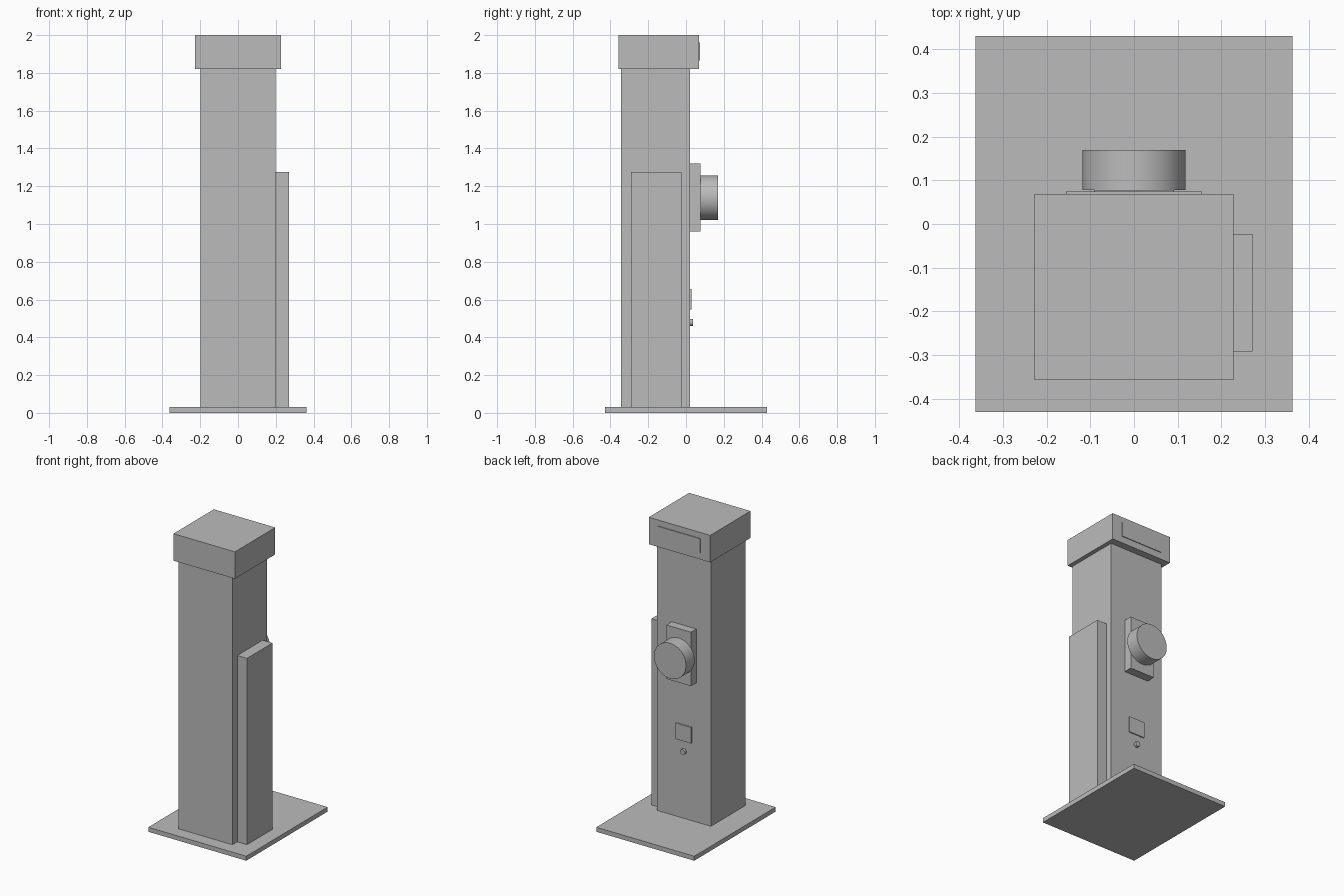
import bpy
import math

cube = bpy.data.objects.get("Cube")
if cube:
    bpy.data.objects.remove(cube, do_unlink=True)

grey = bpy.data.materials.new("plain_grey")
grey.use_nodes = True
colour = (0.5, 0.5, 0.5, 1)
grey.diffuse_color = colour
grey.node_tree.nodes["Principled BSDF"].inputs["Base Color"].default_value = colour


def finish(name):
    obj = bpy.context.object
    obj.name = name
    obj.data.materials.append(grey)
    return obj


def box(name, xs, ys, zs):
    """Box between the given limits on each axis."""
    limits = (xs, ys, zs)
    bpy.ops.mesh.primitive_cube_add(size=1, location=[(a + b) / 2 for a, b in limits])
    bpy.context.object.scale = [b - a for a, b in limits]
    bpy.ops.object.transform_apply(location=False, rotation=False, scale=True)
    return finish(name)


def disc(name, radius, ys, z, sides):
    """Round part whose axis runs front to back."""
    bpy.ops.mesh.primitive_cylinder_add(
        vertices=sides, radius=radius, depth=ys[1] - ys[0],
        location=(0, sum(ys) / 2, z), rotation=(math.pi / 2, 0, 0))
    bpy.ops.object.shade_smooth_by_angle(angle=math.radians(35))
    return finish(name)


BASE_TOP, CAP_BOTTOM = 0.03, 1.82
BACK, CAP_BACK, MOUNT_BACK = 0.021, 0.069, 0.078

# Ground plate, column and cap
box("base_plate", (-0.362, 0.362), (-0.43, 0.43), (0, BASE_TOP))
box("column", (-0.199, 0.199), (-0.343, BACK), (BASE_TOP, CAP_BOTTOM))
box("cap", (-0.227, 0.227), (-0.357, CAP_BACK), (CAP_BOTTOM, 2))

# Tall housing on the left side
box("side_housing", (0.199, 0.271), (-0.292, -0.023), (BASE_TOP, 1.275))

# Fittings on the back
box("cap_panel", (-0.155, 0.155), (CAP_BACK, 0.074), (1.865, 1.96))
box("dial_mount", (-0.091, 0.091), (BACK, MOUNT_BACK), (0.96, 1.32))
disc("dial", 0.118, (MOUNT_BACK, 0.169), 1.139, 64)
box("small_panel", (-0.058, 0.058), (BACK, 0.028), (0.548, 0.655))
disc("button", 0.018, (BACK, 0.038), 0.479, 32)
